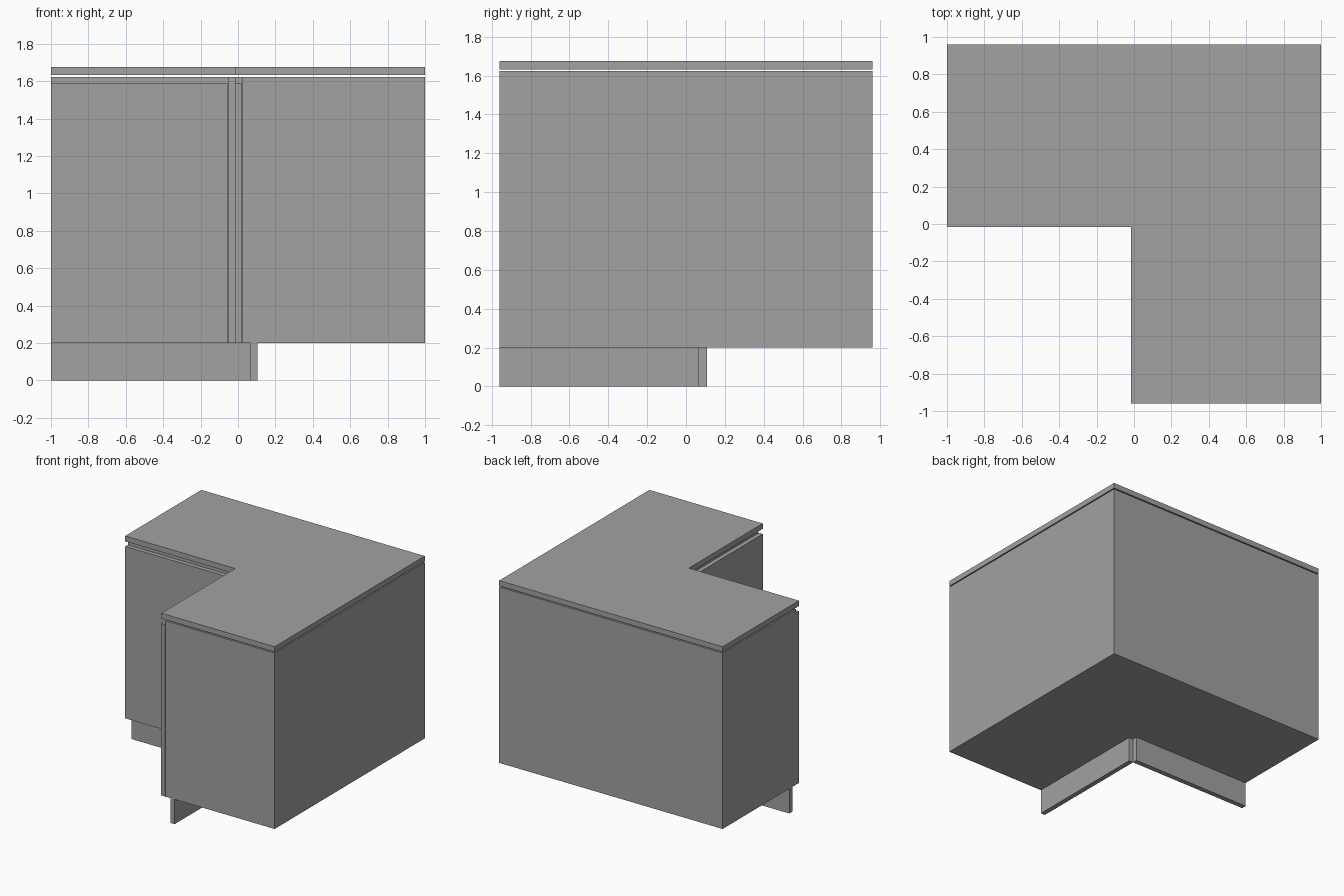
import bpy, bmesh

if "Cube" in bpy.data.objects:
    bpy.data.objects.remove(bpy.data.objects["Cube"])

grey = bpy.data.materials.new("cabinet grey")
grey.diffuse_color = (0.36, 0.36, 0.365, 1)
grey.use_nodes = True
grey.node_tree.nodes["Principled BSDF"].inputs["Base Color"].default_value = grey.diffuse_color


def prism(name, pts, z0, z1):
    """Extrude a flat outline from z0 to z1."""
    bm = bmesh.new()
    face = bm.faces.new([bm.verts.new((x, y, z0)) for x, y in pts])
    out = bmesh.ops.extrude_face_region(bm, geom=[face])
    top = [g for g in out["geom"] if isinstance(g, bmesh.types.BMVert)]
    bmesh.ops.translate(bm, verts=top, vec=(0, 0, z1 - z0))
    bmesh.ops.recalc_face_normals(bm, faces=bm.faces)
    me = bpy.data.meshes.new(name)
    bm.to_mesh(me)
    bm.free()
    me.materials.append(grey)
    ob = bpy.data.objects.new(name, me)
    bpy.context.collection.objects.link(ob)
    return ob


def box(name, x0, x1, y0, y1, z0, z1):
    return prism(name, [(x0, y0), (x1, y0), (x1, y1), (x0, y1)], z0, z1)


X, Y = 1.0, 0.96          # half width and half depth
F = -0.015                # door front line
B = 0.02                  # door back line
C = 0.025                 # carcass front line


def corner_outline(c):
    return [(-X, c), (c, c), (c, -Y), (X, -Y), (X, Y), (-X, Y)]


# L-shaped worktop and carcass, with an open gap between them
prism("worktop", corner_outline(F), 1.632, 1.675)
prism("carcass", corner_outline(C), 0.2, 1.623)

# Doors, lower than the carcass to leave a finger grip
box("left_door", -X, -0.057, F, B, 0.2, 1.59)
box("right_door", F, B, -Y, -0.057, 0.2, 1.59)

# L-shaped filler post in the inner corner
prism("corner_post", [(-0.053, F), (F, F), (F, -0.053), (C, -0.053),
                      (C, C), (-0.053, C)], 0.2, 1.623)

# Recessed plinth boards
box("left_plinth", -X, 0.066, 0.068, 0.108, 0, 0.2)
box("right_plinth", 0.066, 0.105, -Y, 0.068, 0, 0.2)
